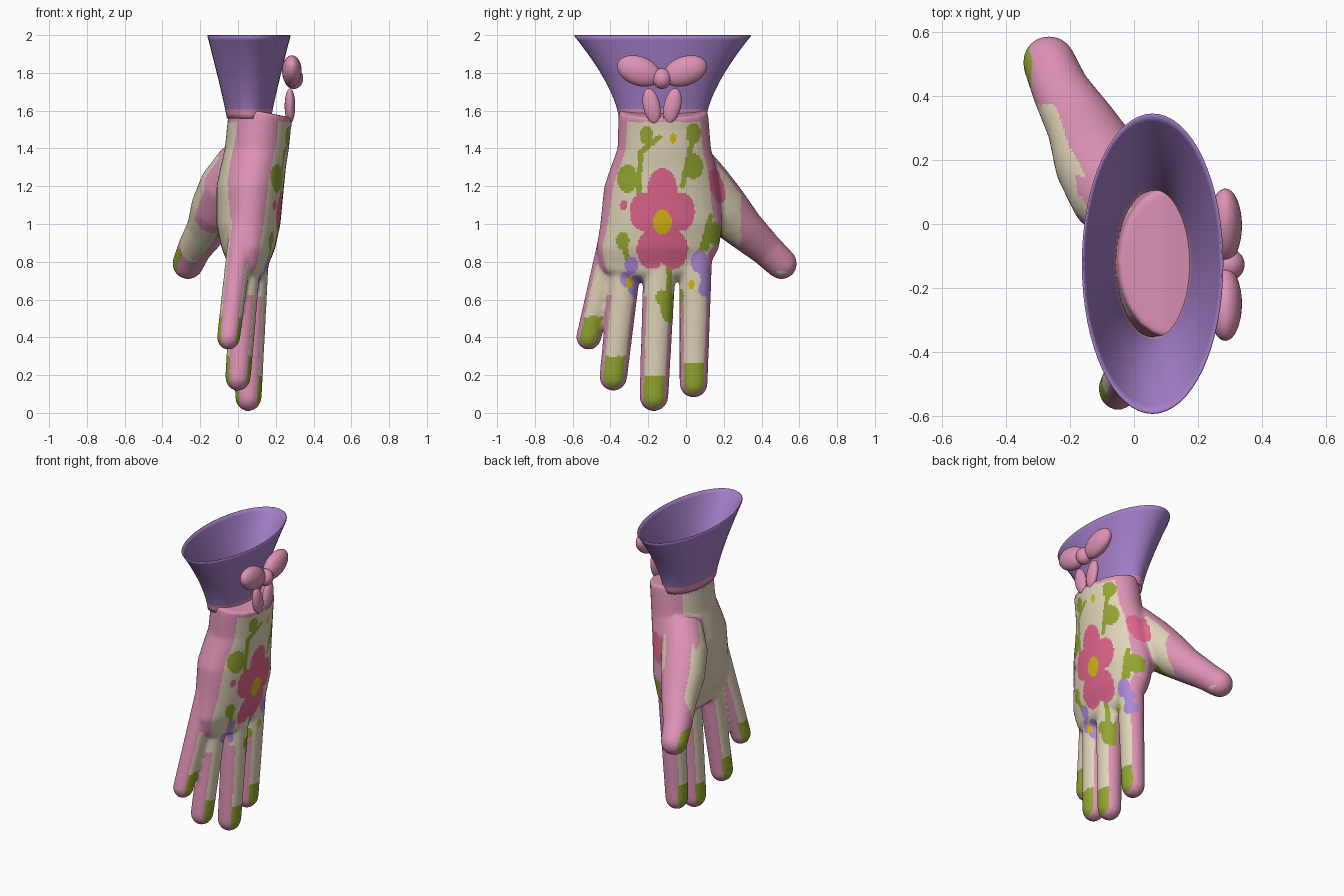
import bpy, bmesh, math
from mathutils import Vector

cube = bpy.data.objects.get("Cube")
if cube:
    bpy.data.objects.remove(cube)


def material(name, colour):
    mat = bpy.data.materials.new(name)
    mat.use_nodes = True
    mat.diffuse_color = (*colour, 1)
    mat.node_tree.nodes["Principled BSDF"].inputs["Base Color"].default_value = (*colour, 1)
    return mat


PALETTE = {
    "cream": (.74, .66, .48),
    "pink": (.73, .29, .46),
    "rose": (.74, .13, .26),
    "green": (.29, .38, .03),
    "yellow": (.66, .47, .01),
    "lilac": (.42, .25, .68),
    "purple": (.37, .21, .58),
}
MATERIALS = {name: material(name, colour) for name, colour in PALETTE.items()}
INDEX = {name: i for i, name in enumerate(PALETTE)}


def loft(bm, path, flat=False, tip=0, closed=True, sides=32):
    """Loft elliptical rings (x, y, z, radius_x, radius_y), with a rounded tip if asked."""
    rings = []
    for i, (x, y, z, ru, rv) in enumerate(path):
        before, after = path[max(i - 1, 0)], path[min(i + 1, len(path) - 1)]
        along = Vector(after[:3]) - Vector(before[:3])
        t = Vector((0, 0, -1)) if flat else along.normalized()
        rings.append((Vector((x, y, z)), t, ru, rv))
    centre, t, ru, rv = rings[-1]
    if tip:
        for step in range(1, 6):
            a = math.radians(step * 16)
            rings.append((centre + t * tip * math.sin(a), t, ru * math.cos(a), rv * math.cos(a)))
    angles = [math.tau * k / sides for k in range(sides)]
    loops = []
    for centre, t, ru, rv in rings:
        side = Vector((1, 0, 0))
        u = (side - t * side.dot(t)).normalized()
        v = t.cross(u)
        loops.append([bm.verts.new(centre + u * ru * math.cos(a) + v * rv * math.sin(a)) for a in angles])
    for low, high in zip(loops, loops[1:]):
        for k in range(sides):
            n = (k + 1) % sides
            bm.faces.new((low[k], low[n], high[n], high[k]))
    if closed:
        bm.faces.new(loops[0][::-1])
        bm.faces.new(loops[-1])
    bmesh.ops.recalc_face_normals(bm, faces=bm.faces)


def make_object(name, bm, colours):
    mesh = bpy.data.meshes.new(name)
    bm.to_mesh(mesh)
    bm.free()
    ob = bpy.data.objects.new(name, mesh)
    bpy.context.collection.objects.link(ob)
    for colour in colours:
        mesh.materials.append(MATERIALS[colour])
    return ob


def smooth(ob):
    bpy.ops.object.select_all(action="DESELECT")
    ob.select_set(True)
    bpy.context.view_layer.objects.active = ob
    bpy.ops.object.shade_smooth_by_angle(angle=math.radians(40))


# Hand: palm, four fingers and thumb fused into one skin
hand_bm = bmesh.new()
palm = [
    (.12, -.12, 1.6, .17, .237), (.1, -.115, 1.4, .17, .248),
    (.08, -.12, 1.3, .174, .279), (.065, -.13, 1.2, .179, .304),
    (.055, -.13, 1, .17, .325), (.055, -.15, .87, .142, .325),
    (.055, -.165, .78, .105, .29),
]
loft(hand_bm, palm, flat=True, tip=.09)

# Each finger runs from a base to a tip: x, y, z, radius
fingers = {
    "little": ((.03, -.36, 1.05, .075), (-.05, -.515, .4, .067)),
    "ring": ((.06, -.295, 1, .085), (0, -.385, .19, .074)),
    "middle": ((.09, -.13, 1, .09), (.055, -.17, .085, .077)),
    "index": ((.08, .055, 1, .09), (.04, .04, .155, .075)),
}
for ends in fingers.values():
    loft(hand_bm, [(x, y, z, r * .92, r) for x, y, z, r in ends], tip=ends[-1][-1])
thumb = [(.02, .01, 1.34, .12), (-.06, .1, 1.2, .143), (-.115, .2, 1.08, .137),
         (-.165, .31, .97, .11), (-.23, .42, .87, .09), (-.265, .505, .79, .083)]
loft(hand_bm, [(x, y, z, r, r) for x, y, z, r in thumb], tip=thumb[-1][-1])

hand = make_object("glove_hand", hand_bm, PALETTE)
remesh = hand.modifiers.new("fuse", "REMESH")
remesh.mode = "VOXEL"
remesh.voxel_size = .01
relax = hand.modifiers.new("relax", "SMOOTH")
relax.iterations = 16
graph = bpy.context.evaluated_depsgraph_get()
skin = bpy.data.meshes.new_from_object(hand.evaluated_get(graph))
hand.modifiers.clear()
hand.data = skin
skin.materials.clear()
for mat in MATERIALS.values():
    skin.materials.append(mat)

# Wrist rim slopes down towards the back of the hand
for v in skin.vertices:
    if v.co.z > 1.5:
        v.co.z -= 2 * max(0, v.co.x - .1) * (v.co.z - 1.5)
skin.update()

# Embroidery on the back of the hand: blobs are (y, z, half width), stems are (start, end)
FLOWER = Vector((-.125, 1.01))
petals = []
for k in range(5):
    a = math.radians(90 + 72 * k)
    petals.append(FLOWER + Vector((.1 * math.cos(a), .18 * math.sin(a))))
blobs = {
    "yellow": [(*FLOWER, .05), (-.3, .69, .02), (.03, .68, .018), (-.07, 1.455, .02)],
    "rose": [(*FLOWER, .1), *[(*p, .077) for p in petals], (-.33, 1.1, .02),
             (.18, 1.15, .03), (.165, 1.2, .036), (.15, 1.25, .03)],
    "lilac": [(-.29, .78, .035), (-.26, .67, .045), (-.32, .71, .03),
              (.07, .8, .045), (.1, .74, .03), (.1, .66, .035)],
    "green": [(-.31, 1.24, .055), (-.21, 1.47, .035), (.04, 1.48, .04), (.04, 1.305, .05),
              (-.335, .91, .035), (.15, .95, .045), (.1, .89, .025),
              (-.08, .55, .055), (-.13, .61, .03), (-.04, .62, .03)],
}
stems = [((-.25, 1.17), (-.24, 1.38)), ((-.24, 1.38), (-.14, 1.46)), ((-.02, 1.2), (.04, 1.48)),
         ((-.33, .9), (-.3, .78)), ((.07, .82), (.13, 1.04)), ((-.09, .6), (-.09, .77))]


def on_blob(spot, blob):
    y, z, half = blob
    return ((spot.x - y) / half) ** 2 + ((spot.y - z) / (half * 1.35)) ** 2 < 1


def on_stem(spot, stem):
    start, end = map(Vector, stem)
    run = end - start
    share = min(1, max(0, (spot - start).dot(run) / run.length_squared))
    return (spot - start - run * share).length < .014


def embroidery(spot):
    for colour, shapes in blobs.items():
        if any(on_blob(spot, blob) for blob in shapes):
            return colour
    if any(on_stem(spot, stem) for stem in stems):
        return "green"


def thumb_colour(p, n):
    if p.y > .37:
        return "green" if n.x < -.75 and p.z < .87 else "pink"
    palm_side = n.x * .9 + n.y * .4 < -.45 or (n.y < -.3 and n.x < .1)
    back_side = n.x > .45 and p.y < .29
    return "cream" if palm_side or back_side else "pink"


def skin_colour(p, n):
    """Choose the colour of a skin face from its centre and normal."""
    if p.z > 1.54:
        return "pink"
    motif = embroidery(Vector((p.y, p.z))) if n.x > .15 else None
    if motif:
        return motif
    for base, (x, y, z, r) in fingers.values():
        if abs(p.y - y) < .085 and p.z < z + .11 and abs(n.x) > .72:
            return "green"
    if p.y > .15 and p.x < .08 and p.z > .75:
        return thumb_colour(p, n)
    knuckle = .62 < p.z < .85 and -.42 < p.y < .06 and n.x > .25
    return "pink" if -.82 < n.x < .72 and not knuckle else "cream"


for face in skin.polygons:
    face.material_index = INDEX[skin_colour(face.center, face.normal)]
smooth(hand)

# Flared cuff, open at both ends, with a pink band at the wrist
cuff_bm = bmesh.new()
cuff_path = []
for step in range(19):
    s = step / 18
    cuff_path.append((.058, -.124, 1.56 + .44 * s, .111 + .104 * s ** 1.1, .226 + .238 * s ** 1.5))
loft(cuff_bm, cuff_path, flat=True, closed=False, sides=64)
for f in cuff_bm.faces:
    f.material_index = int(f.calc_center_median().z < 1.61)
cuff = make_object("flared_cuff", cuff_bm, ["purple", "pink"])
wall = cuff.modifiers.new("wall", "SOLIDIFY")
wall.thickness = .006
smooth(cuff)


# Bow on the back of the wrist
def ball(name, place, size, tilt=0):
    bpy.ops.mesh.primitive_uv_sphere_add(segments=32, ring_count=16, location=place)
    ob = bpy.context.object
    ob.name = name
    ob.scale = size
    ob.rotation_euler.x = math.radians(tilt)
    ob.data.materials.append(MATERIALS["pink"])
    smooth(ob)


BOW_Y = -.127
ball("bow_knot", (.295, BOW_Y, 1.77), (.05, .05, .055))
for side, label in ((-1, "right"), (1, "left")):
    ball("bow_loop_" + label, (.285, BOW_Y + side * .122, 1.81), (.052, .12, .077), side * 20)
    ball("bow_tail_" + label, (.275, BOW_Y + side * .055, 1.625), (.028, .045, .095), side * -12)
